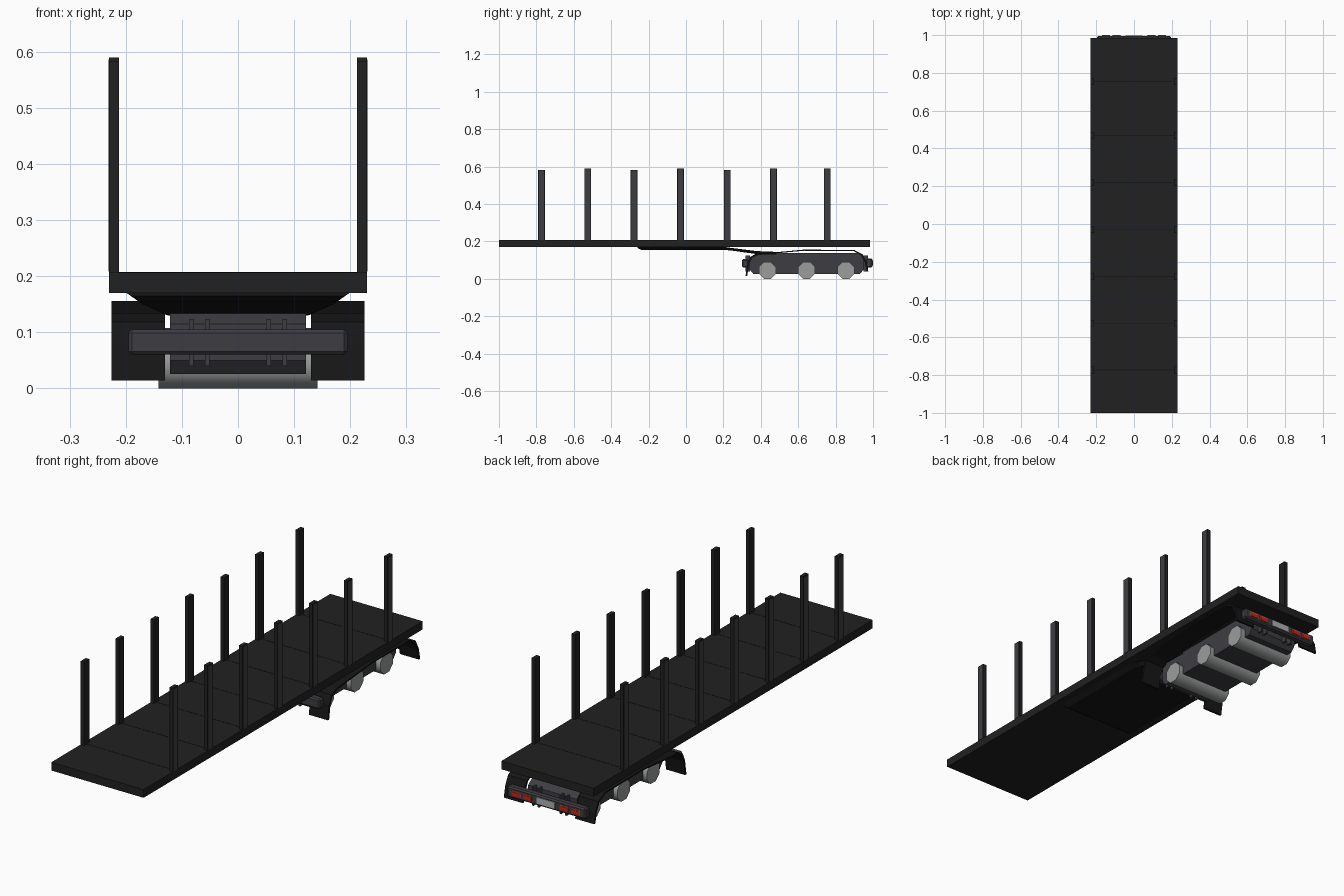
import bpy, bmesh, math

if "Cube" in bpy.data.objects:
    bpy.data.objects.remove(bpy.data.objects["Cube"])

def mat(name, c):
    m = bpy.data.materials.new(name)
    m.diffuse_color = (*c, 1)
    m.use_nodes = True
    m.node_tree.nodes["Principled BSDF"].inputs["Base Color"].default_value = m.diffuse_color
    return m

BLACK = mat("deck_black", (0.015, 0.015, 0.015))
DARK = mat("underbody_black", (0.008, 0.008, 0.008))
GREY = mat("charcoal_grey", (0.048, 0.046, 0.055))
STEEL = mat("axle_steel", (0.32, 0.34, 0.33))
RED = mat("lamp_red", (0.6, 0.015, 0.01))
AMBER = mat("lamp_orange", (0.65, 0.1, 0.03))
PLATE = mat("plate_grey", (0.42, 0.44, 0.44))

def finish(bm, name, m):
    bmesh.ops.recalc_face_normals(bm, faces=bm.faces)
    me = bpy.data.meshes.new(name)
    bm.to_mesh(me)
    bm.free()
    me.materials.append(m)
    o = bpy.data.objects.new(name, me)
    bpy.context.collection.objects.link(o)
    return o

def box(name, x, y, z, m, bevel=0):
    bm = bmesh.new()
    bmesh.ops.create_cube(bm, size=1)
    for v in bm.verts:
        v.co = [a[0] + (c + 0.5) * (a[1] - a[0]) for a, c in zip((x, y, z), v.co)]
    if bevel:
        bmesh.ops.bevel(bm, geom=list(bm.edges), offset=bevel, segments=1, affect='EDGES')
    return finish(bm, name, m)

def loft(name, rings, m):
    """Join equal-sized rings of points and cap the ends."""
    bm = bmesh.new()
    rs = [[bm.verts.new(p) for p in r] for r in rings]
    n = len(rs[0])
    for a, b in zip(rs, rs[1:]):
        for i in range(n):
            bm.faces.new((a[i], a[(i + 1) % n], b[(i + 1) % n], b[i]))
    bm.faces.new(rs[0])
    bm.faces.new(rs[-1][::-1])
    return finish(bm, name, m)

def side_profile(name, pts, x0, x1, m):
    return loft(name, [[(x, y, z) for y, z in pts] for x in (x0, x1)], m)

# deck with thin seam strips across it
box("deck", (-0.23, 0.23), (-1, 0.985), (0.17, 0.207), BLACK)
stakes_y = [-0.773, -0.525, -0.278, -0.03, 0.22, 0.468, 0.755]
for y in stakes_y:
    box("deck_seam", (-0.212, 0.212), (y - 0.002, y + 0.002), (0.2065, 0.2076), DARK)

# side stakes: black channels with a grey outer face
for s in (-1, 1):
    for i, y in enumerate(stakes_y):
        top = 0.59 if i % 2 or i == 6 else 0.583
        box("stake", sorted((s * 0.212, s * 0.2295)), (y - 0.018, y + 0.018), (0.2, top), BLACK)
        box("stake_face", sorted((s * 0.228, s * 0.231)), (y - 0.014, y + 0.014), (0.208, top - 0.004), GREY)

# sloping underframe that narrows towards the bogie
loft("underframe", [
    [(-a, y, t), (a, y, t), (b, y, z), (-b, y, z)]
    for y, a, t, b, z in ((-0.26, 0.2, 0.171, 0.19, 0.165), (-0.24, 0.2, 0.171, 0.175, 0.155),
                          (0.2, 0.2, 0.171, 0.175, 0.155), (0.25, 0.19, 0.164, 0.17, 0.15),
                          (0.38, 0.14, 0.148, 0.13, 0.132), (0.48, 0.13, 0.144, 0.125, 0.13))], DARK)

# bogie body with chamfered ends
side_profile("bogie_body", [(0.34, 0.05), (0.36, 0.026), (0.93, 0.026), (0.95, 0.05),
                            (0.95, 0.115), (0.92, 0.138), (0.38, 0.138), (0.34, 0.115)],
             -0.121, 0.121, GREY)

# wide rollers
for y in (0.435, 0.645, 0.855):
    r = 0.045 / math.cos(math.pi / 8)
    prof = [(y + r * math.cos((k + 0.5) * math.pi / 4),
             0.045 + r * math.sin((k + 0.5) * math.pi / 4)) for k in range(8)]
    o = side_profile("roller", prof, -0.142, 0.142, STEEL)
    bpy.ops.object.select_all(action='DESELECT')
    o.select_set(True)
    bpy.context.view_layer.objects.active = o
    bpy.ops.object.shade_smooth_by_angle(angle=math.radians(50))

# thin mudguards with hanging flaps, one on each side
arch = [(0.318, 0.014), (0.328, 0.08), (0.345, 0.118), (0.38, 0.134), (0.48, 0.142), (0.63, 0.156),
        (0.9, 0.154), (0.945, 0.13), (0.965, 0.09), (0.975, 0.04)]
inner = [(0.327, 0.014), (0.337, 0.078), (0.353, 0.112), (0.385, 0.127), (0.48, 0.136), (0.63, 0.15),
         (0.897, 0.148), (0.937, 0.125), (0.956, 0.088), (0.966, 0.04)]
for s in (-1, 1):
    # one quad per profile segment, swept across the guard width
    x0, x1 = sorted((s * 0.13, s * 0.225))
    loft("mudguard", [[(x0, *p), (x1, *p), (x1, *q), (x0, *q)] for p, q in zip(arch, inner)], DARK)

# front and rear bumper bars with brackets
box("front_bar", (-0.195, 0.195), (0.3, 0.334), (0.06, 0.105), GREY, 0.006)
box("rear_bar", (-0.195, 0.195), (0.962, 0.996), (0.06, 0.108), GREY, 0.006)
for x in (-0.083, -0.055, 0.055, 0.083):
    for ya, yb in ((0.318, 0.342), (0.948, 0.972)):
        box("bar_bracket", (x - 0.004, x + 0.004), (ya, yb), (0.04, 0.124), GREY)

# tail lamps and blank plate
for s in (-1, 1):
    for c in (0.092, 0.148):
        box("tail_lamp_rim", sorted((s * (c - 0.022), s * (c + 0.022))), (0.994, 0.998), (0.073, 0.096), AMBER)
        box("tail_lamp", sorted((s * (c - 0.021), s * (c + 0.021))), (0.994, 1.0), (0.074, 0.091), RED)
box("rear_plate", (-0.045, 0.045), (0.994, 0.999), (0.07, 0.099), PLATE)
